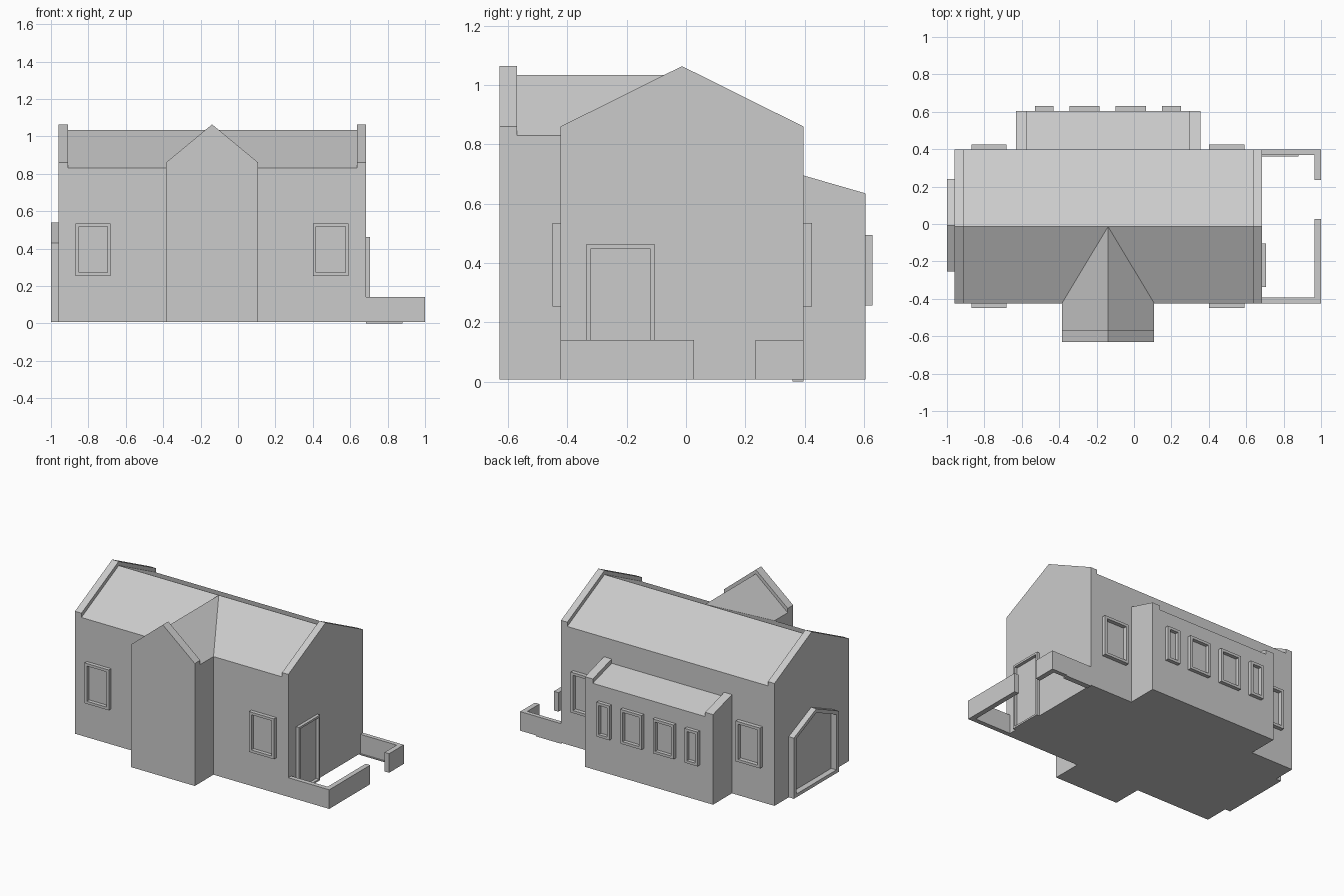
import bpy, bmesh, math

if "Cube" in bpy.data.objects:
    bpy.data.objects.remove(bpy.data.objects["Cube"])

BASE = 0.007
stone = bpy.data.materials.new("grey_stone")
stone.diffuse_color = (0.6, 0.6, 0.6, 1)
stone.use_nodes = True
stone.node_tree.nodes["Principled BSDF"].inputs["Base Color"].default_value = stone.diffuse_color


def finish(name, bm):
    bmesh.ops.recalc_face_normals(bm, faces=bm.faces)
    mesh = bpy.data.meshes.new(name)
    bm.to_mesh(mesh)
    bm.free()
    mesh.materials.append(stone)
    ob = bpy.data.objects.new(name, mesh)
    bpy.context.collection.objects.link(ob)
    return ob


def place(axis, p, d):
    """Point p of a 2D profile at distance d along the axis."""
    return {"x": (d, p[0], p[1]), "y": (p[0], d, p[1]), "z": (p[0], p[1], d)}[axis]


def prism(name, axis, profile, d0, d1):
    bm = bmesh.new()
    a = [bm.verts.new(place(axis, p, d0)) for p in profile]
    b = [bm.verts.new(place(axis, p, d1)) for p in profile]
    bm.faces.new(a)
    bm.faces.new(b)
    n = len(a)
    for i in range(n):
        j = (i + 1) % n
        bm.faces.new((a[i], a[j], b[j], b[i]))
    return finish(name, bm)


def frame(name, axis, outer, inner, d0, d1):
    """Raised ring on a wall, from the wall plane d0 out to d1."""
    bm = bmesh.new()
    rings = [[bm.verts.new(place(axis, p, d)) for p in prof]
             for prof, d in ((outer, d0), (outer, d1), (inner, d1), (inner, d0))]
    n = len(outer)
    for k in range(4):
        r, s = rings[k], rings[(k + 1) % 4]
        for i in range(n):
            j = (i + 1) % n
            bm.faces.new((r[i], r[j], s[j], s[i]))
    return finish(name, bm)


def gable(a, b, eave, top):
    return [(a, BASE), (b, BASE), (b, eave), ((a + b) / 2, top), (a, eave)]


def rect(a, b, c, d):
    return [(a, c), (b, c), (b, d), (a, d)]


def lean_to(drop):
    return [(0.3, BASE), (0.605, BASE), (0.605, 0.635 - drop),
            (0.397, 0.695 - drop), (0.3, 0.695 - drop)]


# Walls and roofs, with raised parapets at the gable ends
Y0, Y1, X0, X1 = -0.424, 0.397, -0.96, 0.685
house = prism("house", "x", gable(Y0, Y1, 0.83, 1.035), X0 + 0.02, X1 - 0.02)
parts = [
    prism("left_gable", "x", gable(Y0, Y1, 0.86, 1.064), X0, X0 + 0.05),
    prism("right_gable", "x", gable(Y0, Y1, 0.86, 1.064), X1 - 0.048, X1),
    prism("porch", "y", gable(-0.385, 0.108, 0.83, 1.035), -0.6, (Y0 + Y1) / 2),
    prism("porch_gable", "y", gable(-0.385, 0.108, 0.86, 1.064), -0.63, -0.57),
    prism("annex", "x", lean_to(0.03), -0.6, 0.32),
    prism("annex_left_end", "x", lean_to(0), -0.632, -0.572),
    prism("annex_right_end", "x", lean_to(0), 0.295, 0.355),
]
bpy.context.view_layer.objects.active = house
for part in parts:
    mod = house.modifiers.new("join", "BOOLEAN")
    mod.operation, mod.solver, mod.object = "UNION", "EXACT", part
    bpy.ops.object.modifier_apply(modifier=mod.name)
    bpy.data.objects.remove(part)
bm = bmesh.new()
bm.from_mesh(house.data)
bmesh.ops.remove_doubles(bm, verts=bm.verts, dist=0.0005)
bmesh.ops.dissolve_limit(bm, angle_limit=math.radians(1), verts=bm.verts, edges=bm.edges)
bm.to_mesh(house.data)
bm.free()


# Window frames
def window(name, x0, x1, z0, z1, wall, out):
    t = 0.018
    frame(name, "y", rect(x0, x1, z0, z1), rect(x0 + t, x1 - t, z0 + t, z1 - t), wall, out)


for side, x0, x1 in (("left", -0.868, -0.681), ("right", 0.4, 0.592)):
    window("front_window_" + side, x0, x1, 0.254, 0.535, Y0, -0.45)
    window("back_window_" + side, x0, x1, 0.254, 0.535, Y1, 0.425)
for i, (x0, x1) in enumerate(((-0.53, -0.43), (-0.345, -0.185), (-0.098, 0.065), (0.15, 0.25))):
    window("annex_window_%d" % (i + 1), x0, x1, 0.256, 0.495, 0.605, 0.63)

# Door surround on the right
frame("door_frame", "x", rect(-0.337, -0.105, BASE, 0.462),
      rect(-0.322, -0.119, BASE + 0.012, 0.448), X1, 0.707)

# Pointed surround on the left
frame("arch_frame", "x", gable(-0.255, 0.24, 0.43, 0.54),
      [(-0.228, 0.03), (0.213, 0.03), (0.213, 0.415), (-0.0075, 0.513), (-0.228, 0.415)],
      X0, -1.0)

# Low yard walls with a gap on the right
prism("front_yard_wall", "z", [(X1, Y0), (1, Y0), (1, 0.027), (0.965, 0.027),
                               (0.965, -0.392), (X1, -0.392)], BASE, 0.14)
prism("back_yard_wall", "z", [(X1, Y1), (1, Y1), (1, 0.235), (0.965, 0.235),
                              (0.965, 0.368), (X1, 0.368)], BASE, 0.14)
prism("wall_footing", "z", rect(X1, 0.88, 0.36, Y1), 0, BASE)
